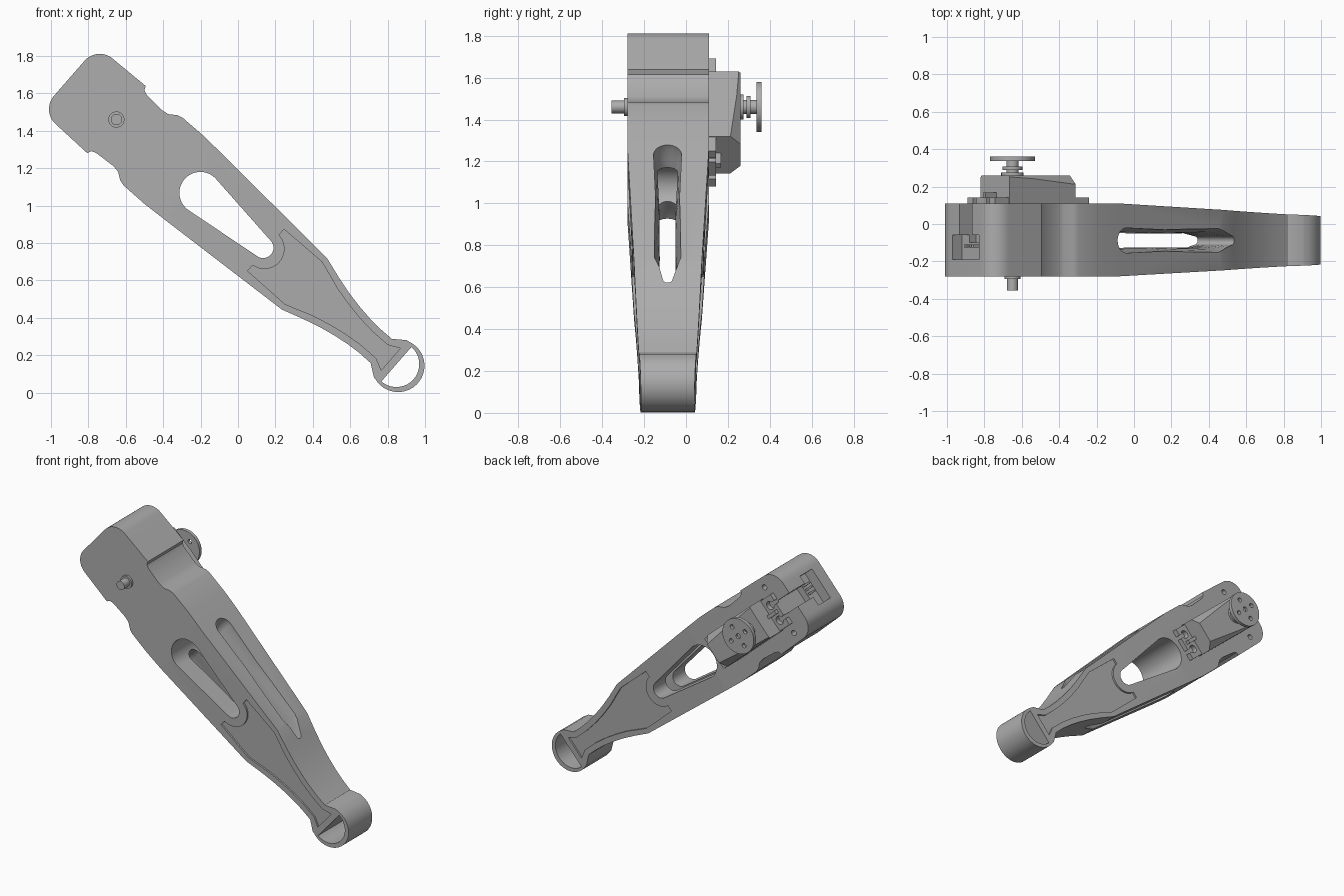
import bpy, bmesh
from math import sin, cos, pi, acos

old = bpy.data.objects.get("Cube")
if old:
    bpy.data.objects.remove(old, do_unlink=True)

grey = bpy.data.materials.new("plain_grey")
grey.use_nodes = True
grey.diffuse_color = (0.42, 0.42, 0.42, 1)
grey.node_tree.nodes["Principled BSDF"].inputs["Base Color"].default_value = (0.42, 0.42, 0.42, 1)


def place(u, v, y):
    """u runs down the leg from the pivot, v runs across it."""
    return (-0.65 + 0.753 * u + 0.658 * v, y, 1.46 - 0.658 * u + 0.753 * v)


def back(u):
    return 0.11 - 0.044 * max(0, u - 0.55)


def front(u):
    return -0.28 + 0.041 * max(0, u - 0.55)


def solid(name, rings):
    """Loft closed rings of (u, v, y) points and cap both ends."""
    bm = bmesh.new()
    loops = [[bm.verts.new(place(*p)) for p in ring] for ring in rings]
    n = len(loops[0])
    bm.faces.new(loops[0])
    bm.faces.new(loops[-1])
    for a, b in zip(loops, loops[1:]):
        for i in range(n):
            bm.faces.new((a[i], a[(i + 1) % n], b[(i + 1) % n], b[i]))
    bmesh.ops.recalc_face_normals(bm, faces=bm.faces)
    mesh = bpy.data.meshes.new(name)
    bm.to_mesh(mesh)
    bm.free()
    mesh.materials.append(grey)
    ob = bpy.data.objects.new(name, mesh)
    bpy.context.collection.objects.link(ob)
    return ob


def prism(name, pts, y0, y1):
    """Extrude a (u, v) outline; y0 and y1 are numbers or functions of u."""
    height = lambda y, u: y(u) if callable(y) else y
    return solid(name, [[(u, v, height(y, u)) for u, v in pts] for y in (y0, y1)])


def arc(u, v, r, a0, a1, n=16):
    return [(u + r * cos(a0 + (a1 - a0) * i / n), v + r * sin(a0 + (a1 - a0) * i / n))
            for i in range(n + 1)]


def circle(u, v, r, n=32):
    return arc(u, v, r, 0, 2 * pi, n)[:-1]


def box(name, u0, u1, v0, v1, y0, y1):
    return prism(name, [(u0, v0), (u1, v0), (u1, v1), (u0, v1)], y0, y1)


def teardrop(u0, r0, u1, r1):
    t = acos((r0 - r1) / (u1 - u0))
    return arc(u0, 0, r0, t, 2 * pi - t, 32) + arc(u1, 0, r1, -t, t)


def mirrored(half):
    """Close a half outline, listed from the top end down, across v = 0."""
    return half + [(u, -v) for u, v in reversed(half)]


def carve(ob, cutters):
    for c in cutters:
        m = ob.modifiers.new("cut", 'BOOLEAN')
        m.operation, m.solver, m.object = 'DIFFERENCE', 'EXACT', c
    bpy.context.view_layer.update()
    dg = bpy.context.evaluated_depsgraph_get()
    mesh = bpy.data.meshes.new_from_object(ob.evaluated_get(dg))
    ob.modifiers.clear()
    ob.data = mesh
    for c in cutters:
        bpy.data.objects.remove(c, do_unlink=True)


# Leg body: rounded head, side notches, narrow ankle and round foot
half = arc(-0.228, 0.125, 0.107, pi, pi / 2, 10)
half += [(0, 0.238), (0.01, 0.216), (0.035, 0.206), (0.15, 0.198), (0.19, 0.204),
         (0.23, 0.232), (0.26, 0.24), (0.41, 0.241), (0.55, 0.233), (1.335, 0.183),
         (1.45, 0.147), (1.55, 0.12), (1.64, 0.102), (1.72, 0.091), (1.8, 0.085), (1.88, 0.086),
         (1.945, 0.133)]
half += arc(2.0, 0, 0.141, 1.85, 0.06, 20)
leg = prism("leg_body", mirrored(half), -0.28, 0.11)

bm = bmesh.new()
bm.from_mesh(leg.data)
start, axis = place(0.55, 0, 0), (0.753, 0, -0.658)
bmesh.ops.bisect_plane(bm, geom=bm.verts[:] + bm.edges[:] + bm.faces[:],
                       plane_co=start, plane_no=axis)
for vert in bm.verts:
    u = (vert.co.x + 0.65) * 0.753 - (vert.co.z - 1.46) * 0.658
    vert.co.y = back(u) if vert.co.y > 0 else front(u)
bm.to_mesh(leg.data)
bm.free()

# Window through the leg, D-shaped opening in the foot
cutters = [prism("window_cutter", teardrop(0.596, 0.112, 1.042, 0.055), -0.5, 0.5),
           prism("foot_cutter", arc(1.988, 0, 0.122, -pi / 2, pi / 2, 28), -0.5, 0.5)]

# Flared slot through the sides
rings = []
for i in range(-6, 7):
    v = i * 0.05
    w = 0.04 + 0.027 * min(1, abs(v) / 0.2) ** 2
    outline = arc(0.61, 0, w, pi / 2, 3 * pi / 2) + [(0.9, -w * 0.85), (1.3, -w)]
    outline += arc(1.42, 0, 0.025, -1, 1, 8) + [(1.3, w), (0.9, w * 0.85)]
    rings.append([(u, v, y - 0.088) for u, y in outline])
cutters.append(solid("slot_cutter", rings))

# Shallow panels on both faces
edge = [(1.06, 0.148), (1.328, 0.15), (1.4, 0.126), (1.481, 0.098), (1.58, 0.074),
        (1.676, 0.057), (1.78, 0.047), (1.885, 0.047), (1.948, 0.078)]
panel = mirrored(edge) + arc(1.05, 0, 0.108, -pi / 2 + 0.1, pi / 2 - 0.1, 20)
cutters.append(prism("back_panel_cutter", panel, lambda u: back(u) - 0.012, 0.3))
cutters.append(prism("front_panel_cutter", panel, -0.5, lambda u: front(u) + 0.012))

# Cable pocket in the head end, screw holes beside the motor
cutters.append(box("pocket_cutter", -0.5, -0.265, -0.105, 0.11, -0.19, -0.06))
cutters.append(box("channel_cutter", -0.5, -0.22, -0.045, 0.055, -0.1, 0.3))
for v in (-0.17, 0.17):
    cutters.append(prism("screw_cutter", circle(-0.185, v, 0.018, 16), 0.03, 0.3))
carve(leg, cutters)

# Cable pins in the pocket
for i in range(3):
    v = 0.03 * i - 0.02
    box("cable_pin", -0.325, -0.255, v, v + 0.014, -0.125, -0.11)

# Pivot pin on the front
prism("pin_collar", circle(0, 0, 0.043), -0.295, -0.27)
prism("pivot_pin", circle(0, 0, 0.03), -0.355, -0.27)

# Motor flange with open screw slots at both ends
flange = box("motor_flange", -0.222, 0.447, -0.112, 0.112, 0.1, 0.142)
slots = []
for u, end in ((-0.172, -0.3), (0.397, 0.5)):
    for v in (-0.055, 0.055):
        slots.append(prism("slot_hole", circle(u, v, 0.028, 20), 0.05, 0.2))
        slots.append(box("slot_mouth", min(u, end), max(u, end), v - 0.012, v + 0.012, 0.05, 0.2))
carve(flange, slots)
for u0, u1 in ((-0.2, -0.11), (0.34, 0.425)):
    box("flange_rib", u0, u1, -0.012, 0.012, 0.13, 0.168)

# Motor body, its long edges chamfered more toward the lower end
rings = []
for u, c in ((-0.123, 0.008), (0.05, 0.018), (0.347, 0.048)):
    rings.append([(u, -0.117, 0.1), (u, 0.117, 0.1), (u, 0.117, 0.26 - c),
                  (u, 0.117 - c, 0.26), (u, c - 0.117, 0.26), (u, -0.117, 0.26 - c)])
solid("motor_body", rings)

# Output shaft and drilled horn
for name, r, y0, y1 in (("shaft_base", 0.06, 0.25, 0.275), ("shaft", 0.033, 0.27, 0.34),
                        ("shaft_collar", 0.053, 0.288, 0.307)):
    prism(name, circle(0, 0, r), y0, y1)
horn = prism("output_horn", circle(0, 0, 0.12, 48), 0.336, 0.36)
carve(horn, [prism("horn_hole", circle(0.07 * cos(a), 0.07 * sin(a), 0.015, 16), 0.3, 0.4)
             for a in (0, pi / 2, pi, 3 * pi / 2)]
      + [prism("horn_center", circle(0, 0, 0.017, 16), 0.345, 0.4)])

# Smooth shading with sharp edges kept
bpy.ops.object.select_all(action='DESELECT')
for ob in bpy.context.collection.objects:
    if ob.type == 'MESH' and grey.name in ob.data.materials:
        ob.select_set(True)
        bpy.context.view_layer.objects.active = ob
bpy.ops.object.shade_smooth_by_angle(angle=0.5)
